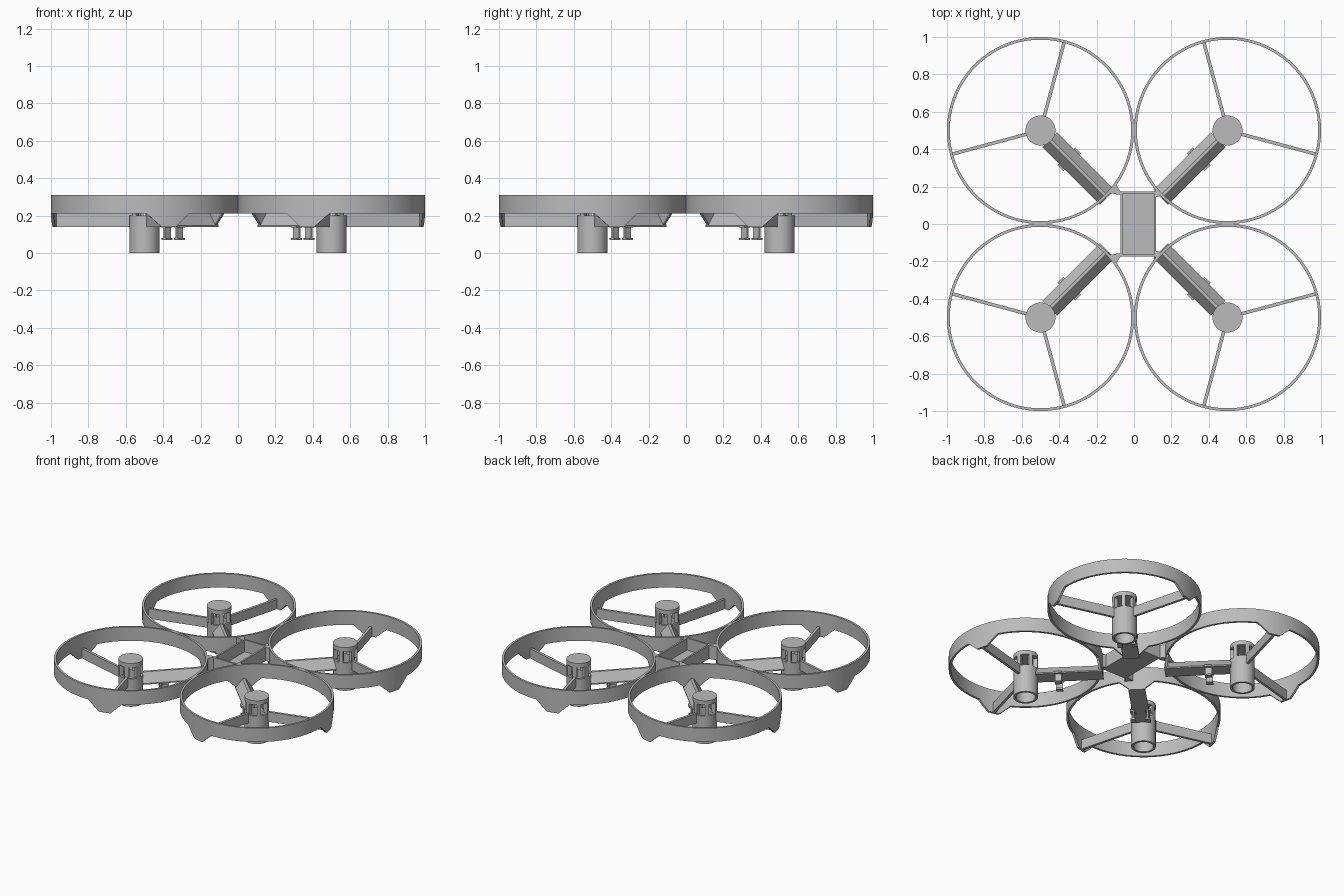
import bpy, bmesh, math
from mathutils import Matrix

if "Cube" in bpy.data.objects:
    bpy.data.objects.remove(bpy.data.objects["Cube"], do_unlink=True)

grey = bpy.data.materials.new("plain grey plastic")
colour = (0.5, 0.5, 0.5, 1)
grey.diffuse_color = colour
grey.use_nodes = True
grey.node_tree.nodes["Principled BSDF"].inputs["Base Color"].default_value = colour

TOP, RIM, LOW = 0.31, 0.21, 0.14   # guard top, guard bottom, arm underside


def finish(name, bm, matrix=Matrix()):
    bmesh.ops.recalc_face_normals(bm, faces=bm.faces)
    mesh = bpy.data.meshes.new(name)
    bm.to_mesh(mesh)
    bm.free()
    mesh.materials.append(grey)
    obj = bpy.data.objects.new(name, mesh)
    bpy.context.collection.objects.link(obj)
    obj.matrix_world = matrix
    bpy.ops.object.select_all(action="DESELECT")
    obj.select_set(True)
    bpy.context.view_layer.objects.active = obj
    bpy.ops.object.shade_smooth_by_angle(angle=math.radians(30))
    return obj


def box(bm, x0, x1, y0, y1, z0, z1, turn=0):
    m = (Matrix.Rotation(math.radians(turn), 4, "Z")
         @ Matrix.Translation(((x0 + x1) / 2, (y0 + y1) / 2, (z0 + z1) / 2))
         @ Matrix.Diagonal((x1 - x0, y1 - y0, z1 - z0, 1)))
    bmesh.ops.create_cube(bm, size=1, matrix=m)


def prism(bm, points, offset):
    """Extrude a closed polygon of 3D points by an offset."""
    a = [bm.verts.new(p) for p in points]
    b = [bm.verts.new([c + d for c, d in zip(p, offset)]) for p in points]
    n = len(a)
    bm.faces.new(a)
    bm.faces.new(b[::-1])
    for i in range(n):
        bm.faces.new((a[i], a[(i + 1) % n], b[(i + 1) % n], b[i]))


def arc_wall(bm, r0, r1, bottom, top, start=0, end=360, steps=64):
    """Curved wall; bottom is a function of the angle in degrees."""
    closed = end - start == 360
    rows = []
    for i in range(steps if closed else steps + 1):
        deg = start + (end - start) * i / steps
        c, s = math.cos(math.radians(deg)), math.sin(math.radians(deg))
        rows.append([bm.verts.new((r * c, r * s, z)) for r, z in
                     ((r0, bottom(deg)), (r1, bottom(deg)), (r1, top), (r0, top))])
    pairs = list(zip(rows, rows[1:]))
    if closed:
        pairs.append((rows[-1], rows[0]))
    else:
        bm.faces.new(rows[0])
        bm.faces.new(rows[-1][::-1])
    for a, b in pairs:
        for k in range(4):
            bm.faces.new((a[k], b[k], b[(k + 1) % 4], a[(k + 1) % 4]))


def guard_bottom(deg):
    """Three tapered tabs hang below the guard, where the spokes meet it."""
    off = abs((deg + 60) % 120 - 60)
    t = min(1, max(0, (off - 4.5) / 9))
    return LOW + (RIM - LOW) * t


def rotor_unit(label, m):
    # Propeller guard
    bm = bmesh.new()
    arc_wall(bm, 0.485, 0.5, guard_bottom, TOP, steps=240)
    finish(label + "_propeller_guard", bm, m)

    # Motor housing: open tube, window posts and solid cap
    bm = bmesh.new()
    arc_wall(bm, 0.064, 0.08, lambda d: 0, 0.2)
    for k in range(6):
        arc_wall(bm, 0.05, 0.08, lambda d: 0.2, 0.28, k * 60 - 10, k * 60 + 10, 4)
    bmesh.ops.create_cone(bm, cap_ends=True, segments=64, radius1=0.08, radius2=0.08,
                          depth=0.03, matrix=Matrix.Translation((0, 0, 0.295)))
    finish(label + "_motor_housing", bm, m)

    # Two thin spokes
    bm = bmesh.new()
    for turn in (120, -120):
        box(bm, 0.07, 0.49, -0.009, 0.009, LOW, RIM, turn)
    finish(label + "_spokes", bm, m)

    # Ridged arm
    bm = bmesh.new()
    section = [(-0.055, LOW), (0.055, LOW), (0.055, LOW + 0.008),
               (0.009, RIM), (-0.009, RIM), (-0.055, LOW + 0.008)]
    prism(bm, [(0.07, y, z) for y, z in section], (0.435, 0, 0))
    finish(label + "_arm", bm, m)

    # Pair of cable clips under the arm
    bm = bmesh.new()
    for s in (-1, 1):
        def span(a, b):
            return sorted((s * a, s * b))
        box(bm, 0.195, 0.24, *span(0.04, 0.052), 0.07, 0.15)
        box(bm, 0.195, 0.24, *span(0.03, 0.065), 0.07, 0.08)
        box(bm, 0.195, 0.24, *span(0.03, 0.068), 0.135, 0.148)
    finish(label + "_cable_clips", bm, m)


for sx, side in ((1, "left"), (-1, "right")):
    for sy, end in ((-1, "front"), (1, "back")):
        m = (Matrix.Translation((sx * 0.5, sy * 0.5, 0))
             @ Matrix.Rotation(math.atan2(-sy, -sx), 4, "Z"))
        rotor_unit(end + "_" + side, m)

# Central tray
x0, x1, y1, wall = -0.073, 0.118, 0.175, 0.012
bm = bmesh.new()
box(bm, x0, x1, -y1, y1, RIM, RIM + 0.012)
finish("tray_floor", bm)
bm = bmesh.new()
for x in (x0, x1 - wall):
    box(bm, x, x + wall, -y1, y1, RIM, TOP - 0.003)
for y in (-y1, y1 - wall):
    box(bm, x0 + wall, x1 - wall, y, y + wall, RIM, TOP - 0.003)
finish("tray_walls", bm)

# Gussets joining the tray to the guards
bm = bmesh.new()
for s in (-1, 1):
    prism(bm, [(x0, s * 0.155, RIM), (x0, s * y1, RIM),
               (-0.1, s * 0.215, RIM), (-0.13, s * 0.165, RIM)], (0, 0, 0.097))
    prism(bm, [(x1, s * 0.145, RIM), (x1 - 0.01, s * y1, RIM),
               (0.125, s * 0.182, RIM), (0.145, s * 0.15, RIM)], (0, 0, 0.097))
finish("tray_gussets", bm)
